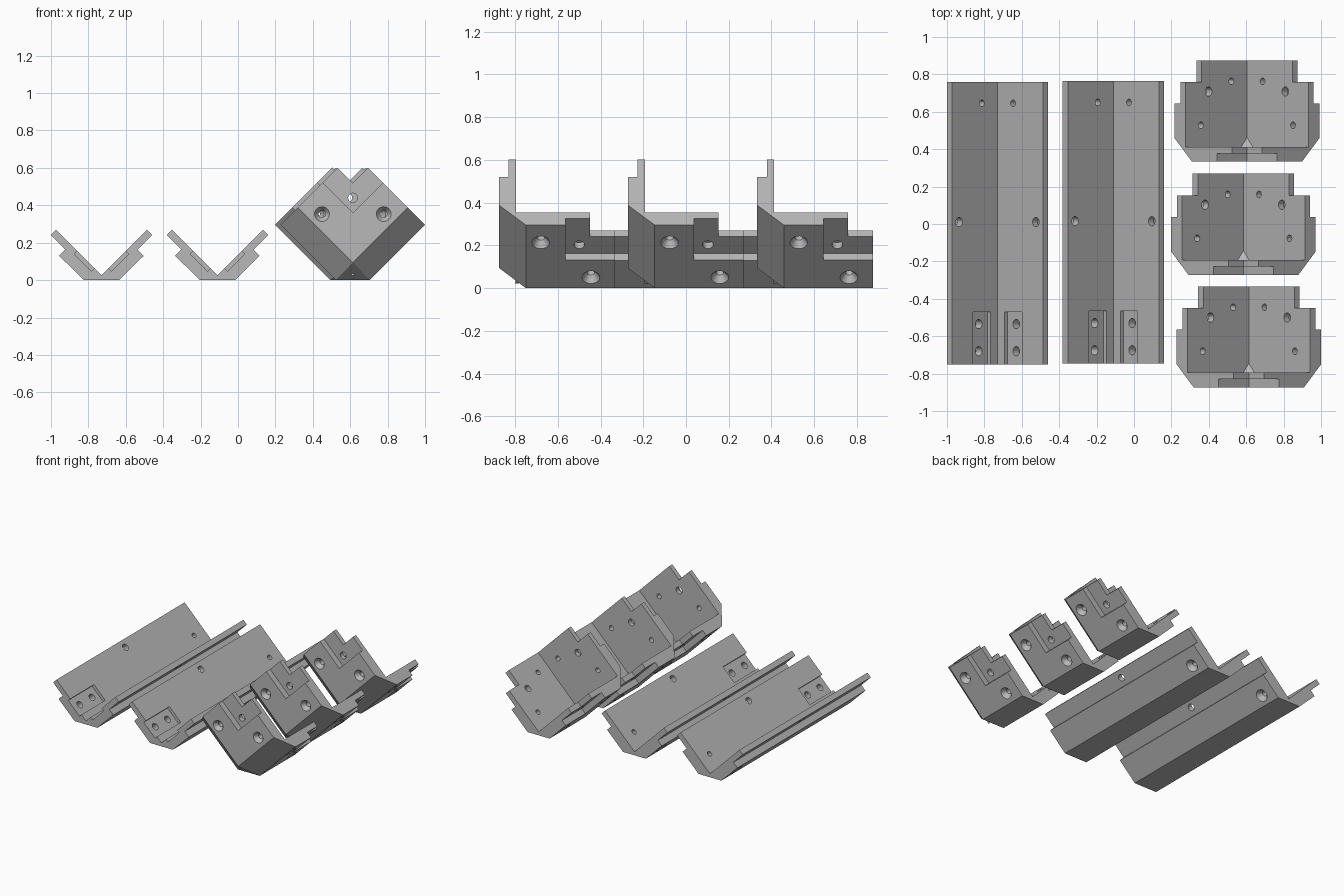
import bpy, bmesh
from math import sin, cos, tau
from mathutils import Vector

cube = bpy.data.objects.get("Cube")
if cube:
    bpy.data.objects.remove(cube, do_unlink=True)

grey = bpy.data.materials.new("plain grey")
grey.use_nodes = True
shade = (0.48, 0.48, 0.48, 1)
grey.diffuse_color = shade
grey.node_tree.nodes["Principled BSDF"].inputs["Base Color"].default_value = shade

V0 = 0.026        # height of the inner valley
FRONT, WALL, BACK = -0.875, -0.795, -0.333   # bracket y positions


def finish(bm, name):
    bmesh.ops.recalc_face_normals(bm, faces=bm.faces)
    mesh = bpy.data.meshes.new(name)
    bm.to_mesh(mesh)
    bm.free()
    mesh.materials.append(grey)
    obj = bpy.data.objects.new(name, mesh)
    bpy.context.collection.objects.link(obj)
    return obj


def prism(name, points, y0, y1):
    """Extrude an x-z outline from y0 to y1."""
    bm = bmesh.new()
    face = bm.faces.new([bm.verts.new((x, y0, z)) for x, z in points])
    new = bmesh.ops.extrude_face_region(bm, geom=[face])["geom"]
    verts = [v for v in new if isinstance(v, bmesh.types.BMVert)]
    bmesh.ops.translate(bm, verts=verts, vec=(0, y1 - y0, 0))
    return finish(bm, name)


def hull(name, points):
    bm = bmesh.new()
    for p in points:
        bm.verts.new(p)
    bmesh.ops.convex_hull(bm, input=bm.verts)
    bmesh.ops.dissolve_limit(bm, angle_limit=0.01, verts=bm.verts, edges=bm.edges)
    return finish(bm, name)


def lathe(origin, axis, rings, sides=24):
    """Round cutter from (distance, radius) rings along an axis."""
    origin, axis = Vector(origin), Vector(axis).normalized()
    a = axis.orthogonal().normalized()
    b = axis.cross(a)
    bm = bmesh.new()
    loops = [[bm.verts.new(origin + axis * d + (a * cos(tau * i / sides) + b * sin(tau * i / sides)) * r)
              for i in range(sides)] for d, r in rings]
    for lo, hi in zip(loops, loops[1:]):
        for i in range(sides):
            j = (i + 1) % sides
            bm.faces.new((lo[i], lo[j], hi[j], hi[i]))
    bm.faces.new(loops[0])
    bm.faces.new(loops[-1])
    return finish(bm, "hole_cutter")


def vee(z, y0, y1):
    return prism("vee_cutter", [(0, z), (1, z + 1), (-1, z + 1)], y0, y1)


def both_sides(points, y0, y1):
    return [prism("side_cutter", [(s * x, z) for x, z in points], y0, y1) for s in (1, -1)]


SINK = [(-0.05, 0.018), (0.05, 0.018), (0.1, 0.054)]   # countersunk screw hole
PLAIN = [(-0.05, 0.025), (0.07, 0.025)]                # straight hole


def wall_holes(x, y, rings):
    return [lathe((s * x, y, x + V0), (s, 0, -1), rings) for s in (1, -1)]


def carve(obj, cutters):
    for c in cutters:
        c.hide_render = True
        mod = obj.modifiers.new("cut", "BOOLEAN")
        mod.operation, mod.solver, mod.object = "DIFFERENCE", "EXACT", c
    bpy.context.view_layer.update()
    graph = bpy.context.evaluated_depsgraph_get()
    mesh = bpy.data.meshes.new_from_object(obj.evaluated_get(graph))
    obj.modifiers.clear()
    obj.data = mesh
    for c in cutters:
        bpy.data.objects.remove(c, do_unlink=True)


def place(obj, name, x, y):
    twin = bpy.data.objects.new(name, obj.data)
    twin.location = (x, y, 0)
    bpy.context.collection.objects.link(twin)


# Rail: stepped V section with end pockets and screw holes
half = [(0.243, 0.269), (0.271, 0.241), (0.193, 0.163), (0.226, 0.13), (0.094, 0)]
outline = [(0, V0)] + half + [(-x, z) for x, z in reversed(half)]
rail = prism("left_rail", outline, -0.75, 0.76)
pocket = [(0.053, 0.047), (0.146, 0.14), (0.08, 0.206), (-0.013, 0.113)]
carve(rail, both_sides(pocket, -0.9, -0.47)
      + wall_holes(0.083, 0.645, SINK) + wall_holes(0.205, 0.01, PLAIN)
      + wall_holes(0.084, -0.535, PLAIN) + wall_holes(0.084, -0.68, PLAIN))
place(rail, "middle_rail", -0.11, 0.005)
rail.location.x = -0.73
rail.name = "outer_rail"

# Bracket: chamfered square block, hollowed into a V with an end wall
block = [(0, FRONT, 0.094), (0, FRONT, 0.682)]
block += [(s * 0.294, FRONT, 0.388) for s in (1, -1)]
for y in (-0.75, BACK):
    block += [(s * x, y, z) for s in (1, -1) for x, z in ((0.091, 0), (0.3865, 0.2955))]
    block.append((0, y, 0.682))
bracket = hull("front_bracket", block)
cuts = [vee(V0, WALL, 0), vee(0.52, -1, 0), vee(0.36, -1, -0.83)]
# Side steps towards the back
cuts += both_sides([(0.193, 0.163), (0.693, 0.663), (0.993, 0.363), (0.493, -0.137)], -0.565, 0)
cuts += both_sides([(0.156, 0.356), (0.556, -0.044), (0.956, 0.356), (0.556, 0.756)], -0.45, 0)
# Screw holes in the side walls and the end wall
cuts += wall_holes(0.246, -0.68, SINK) + wall_holes(0.083, -0.445, SINK)
cuts += wall_holes(0.205, -0.5, PLAIN)
cuts += [lathe((s * 0.165, WALL, 0.353), (0, -1, 0), SINK) for s in (1, -1)]
cuts.append(lathe((0, WALL, 0.44), (0, -1, 0), PLAIN))
carve(bracket, cuts)

# Small gusset where the end wall meets the valley
gusset = hull("front_gusset", [(0, -0.745, V0), (0.03, WALL, V0 + 0.03), (-0.03, WALL, V0 + 0.03),
                               (0, WALL - 0.005, V0 - 0.005)])

for name, x, y in (("middle", 0.585, 0.603), ("back", 0.604, 1.208)):
    place(bracket, name + "_bracket", x, y)
    place(gusset, name + "_gusset", x, y)
bracket.location.x = gusset.location.x = 0.614
